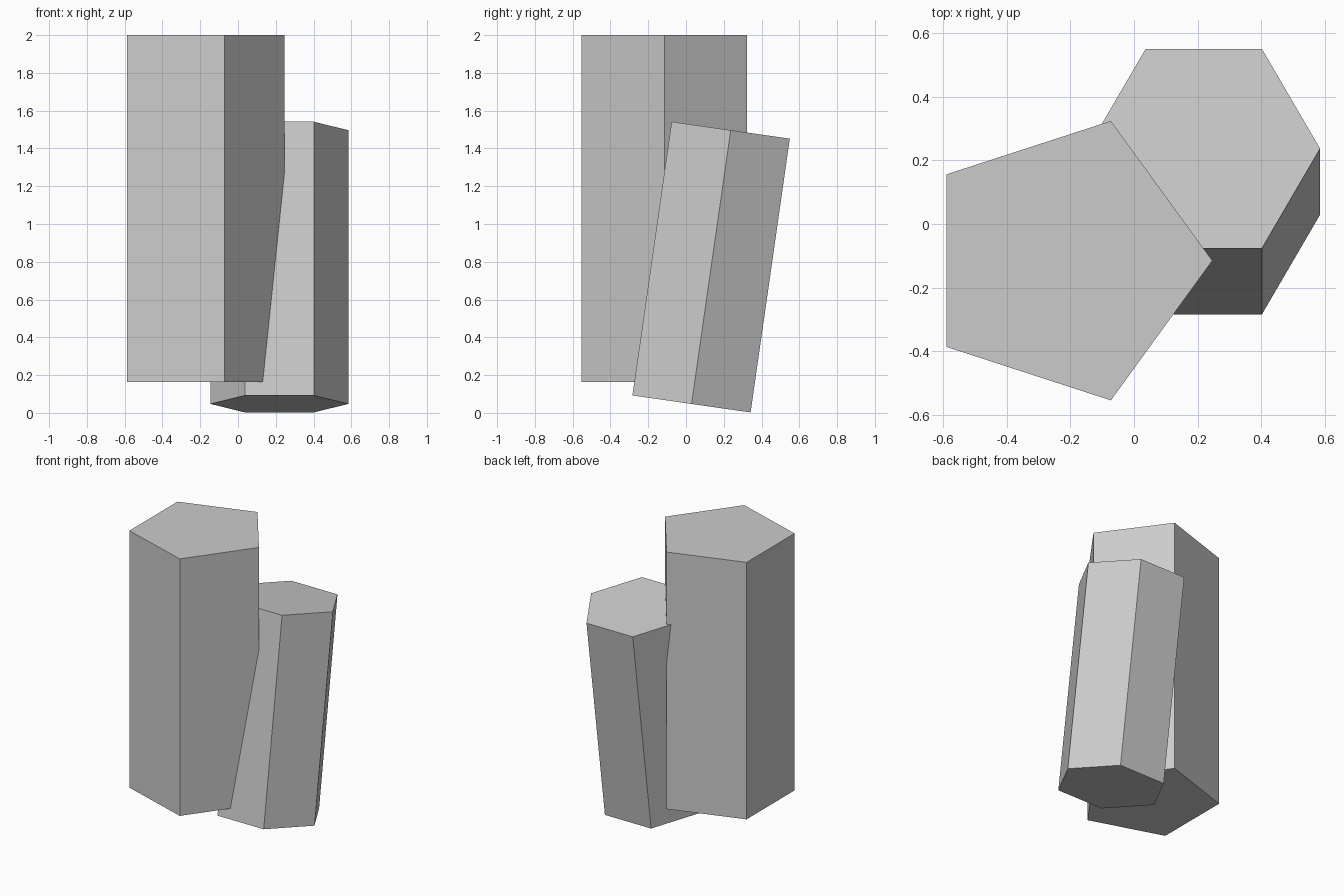
import bpy, bmesh
from math import cos, sin, pi, radians

if "Cube" in bpy.data.objects:
    bpy.data.objects.remove(bpy.data.objects["Cube"])


def prism(name, sides, radius, length, center, tilt=0.0):
    """Regular prism along z with one corner on +x, tilted about x."""
    bm = bmesh.new()
    ring = [bm.verts.new((radius * cos(2 * pi * i / sides),
                          radius * sin(2 * pi * i / sides),
                          -length / 2)) for i in range(sides)]
    base = bm.faces.new(ring)
    ext = bmesh.ops.extrude_face_region(bm, geom=[base], use_keep_orig=True)
    top = [v for v in ext["geom"] if isinstance(v, bmesh.types.BMVert)]
    bmesh.ops.translate(bm, verts=top, vec=(0, 0, length))
    bmesh.ops.recalc_face_normals(bm, faces=bm.faces)
    mesh = bpy.data.meshes.new(name)
    bm.to_mesh(mesh)
    bm.free()
    obj = bpy.data.objects.new(name, mesh)
    obj.location = center
    obj.rotation_euler.x = tilt
    bpy.context.collection.objects.link(obj)
    return obj


# Tall upright five-sided column
prism("tall_column", 5, 0.461, 1.836, (-0.215, -0.115, 1.082))

# Shorter six-sided column leaning back
prism("leaning_column", 6, 0.365, 1.464, (0.219, 0.133, 0.772), radians(-8.15))
